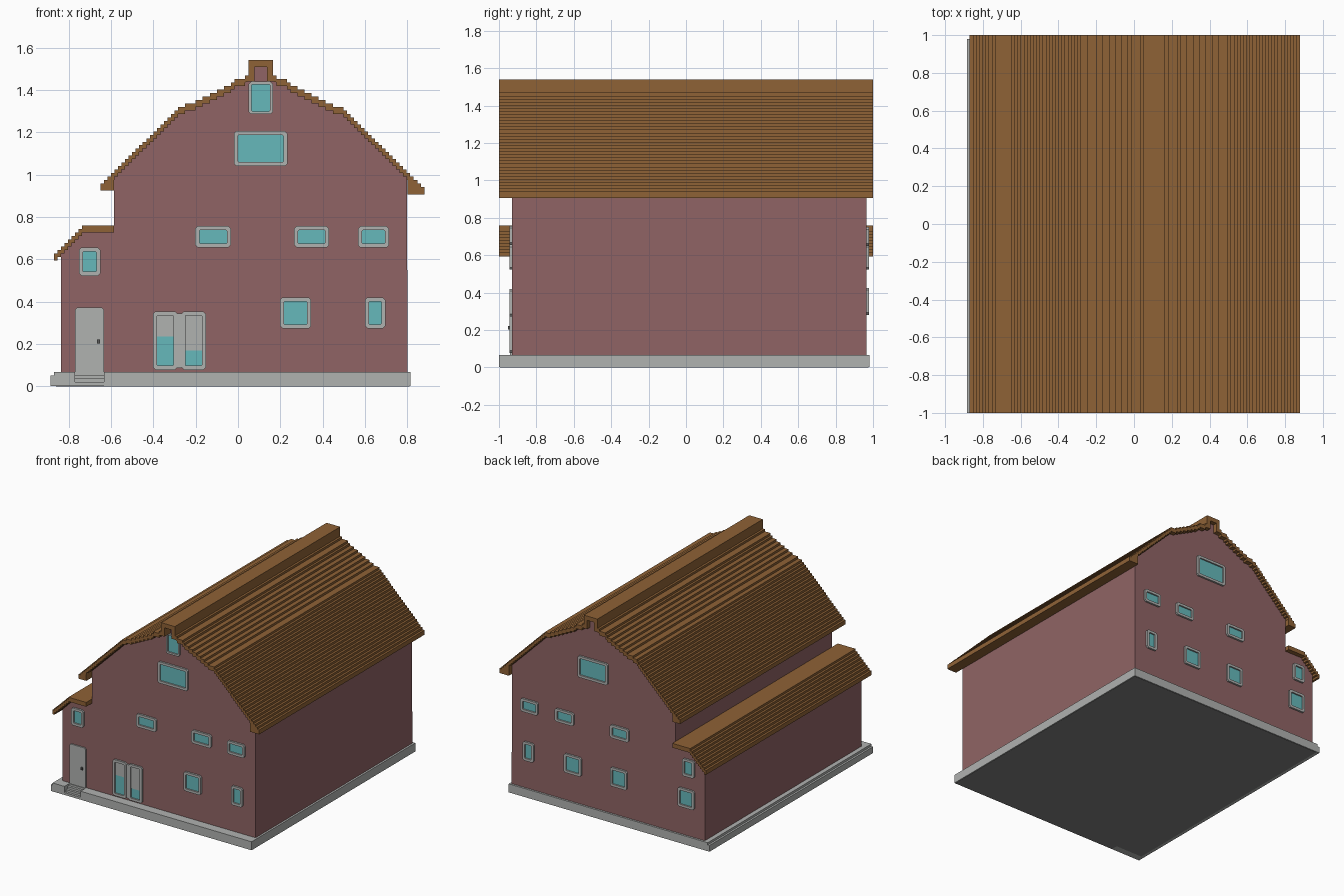
import bpy, bmesh, math

cube = bpy.data.objects.get("Cube")
if cube:
    bpy.data.objects.remove(cube, do_unlink=True)


def material(name, r, g, b):
    lin = [((c / 255 + 0.055) / 1.055) ** 2.4 for c in (r, g, b)] + [1.0]
    m = bpy.data.materials.new(name)
    m.use_nodes = True
    m.diffuse_color = lin
    bsdf = next(n for n in m.node_tree.nodes if n.type == 'BSDF_PRINCIPLED')
    bsdf.inputs["Base Color"].default_value = lin
    return m


RED = material("barn_red", 144, 100, 101)
BROWN = material("roof_brown", 143, 98, 54)
GREY = material("trim_grey", 176, 178, 176)
GLASS = material("window_glass", 102, 185, 187)
FLOOR = material("floor_grey", 128, 128, 128)
DARK = material("knob_dark", 90, 90, 90)


def finish(bm, name, mat):
    bmesh.ops.recalc_face_normals(bm, faces=bm.faces)
    me = bpy.data.meshes.new(name)
    bm.to_mesh(me)
    bm.free()
    me.materials.append(mat)
    ob = bpy.data.objects.new(name, me)
    bpy.context.scene.collection.objects.link(ob)
    return ob


def prism(name, pts, a, b, mat, axis='y'):
    """Extrude an outline from a to b: (x, z) along y, or (x, y) along z."""
    bm = bmesh.new()
    place = (lambda p, t: (p[0], t, p[1])) if axis == 'y' else (lambda p, t: (p[0], p[1], t))
    lo = [bm.verts.new(place(p, a)) for p in pts]
    hi = [bm.verts.new(place(p, b)) for p in pts]
    bm.faces.new(lo)
    bm.faces.new(hi)
    for i in range(len(pts)):
        j = (i + 1) % len(pts)
        bm.faces.new((lo[i], lo[j], hi[j], hi[i]))
    return finish(bm, name, mat)


def rect(x0, x1, z0, z1):
    return [(x0, z0), (x1, z0), (x1, z1), (x0, z1)]


def octagon(x0, x1, z0, z1, c):
    return [(x0 + c, z0), (x1 - c, z0), (x1, z0 + c), (x1, z1 - c),
            (x1 - c, z1), (x0 + c, z1), (x0, z1 - c), (x0, z0 + c)]


# Roof outline: height over distance from the ridge line
RIDGE, V, THICK = 0.107, 0.0165, 0.033
WALL_L, WALL_R, LEAN_X = -0.585, 0.80, -0.835
FRONT, BACK = -0.93, 0.965
CURVE = [(0.0, 1.48), (0.055, 1.468), (0.11, 1.448), (0.235, 1.38),
         (0.40, 1.305), (0.54, 1.168), (0.80, 0.908)]


def interp(curve, d):
    for (d0, h0), (d1, h1) in zip(curve, curve[1:]):
        if d <= d1:
            return h0 + (h1 - h0) * (d - d0) / (d1 - d0)
    return curve[-1][1]


def main_top(x):
    return interp(CURVE, abs(x - RIDGE))


LEAN = [(-0.87, 0.613), (-0.718, 0.765), (-0.55, 0.765)]


def lean_top(x):
    return interp(LEAN, x)


def stairs(top, x0, x1):
    """Stepped outline over [x0, x1], following the height function."""
    n = max(1, round((x1 - x0) / V))
    w = (x1 - x0) / n
    pts, last = [], None
    for i in range(n):
        h = round(top(x0 + (i + 0.5) * w) / V) * V
        if h != last:
            if last is not None:
                pts.append((x0 + i * w, last))
            pts.append((x0 + i * w, h))
            last = h
    return pts + [(x1, last)]


def drop(pts):
    return [(x, z - THICK) for x, z in reversed(pts)]


# Main roof with the raised ridge cap
left = stairs(main_top, -0.65, 0.05)
right = stairs(main_top, 0.165, 0.88)
upper = left + [(0.05, 1.54), (0.165, 1.54)] + right
lower_r = [p for p in drop(right) if 0.165 < p[0] < WALL_R]
lower_l = [p for p in drop(left) if WALL_L < p[0] < 0.05]
lower = ([(0.88, 0.906), (WALL_R, 0.906), (WALL_R, lower_r[0][1])] + lower_r
         + [(0.165, 1.44), (0.136, 1.44), (0.136, 1.507), (0.078, 1.507), (0.078, 1.44), (0.05, 1.44)]
         + lower_l + [(WALL_L, lower_l[-1][1]), (WALL_L, 0.924), (-0.65, 0.924)])
prism("main_roof", upper + lower, -1, 1, BROWN)

# Side lean-to roof
lean = stairs(lean_top, -0.87, WALL_L)
prism("lean_to_roof", lean + drop(lean), -1, 1, BROWN)

# Barn walls, tucked half way into the roof thickness
MID = THICK / 2
ds = [0.692, 0.54, 0.40, 0.235, 0.11]
gable = [(RIDGE - d, interp(CURVE, d) - MID) for d in ds]
gable += [(0.074, 1.45), (0.074, 1.512), (0.14, 1.512), (0.14, 1.45)]
gable += [(RIDGE + d, interp(CURVE, d) - MID) for d in reversed(ds)]
prism("barn_walls", [(WALL_L, 0.06)] + gable + [(WALL_R, 0.06)], FRONT, BACK, RED)
prism("lean_to_walls", [(LEAN_X, 0.06), (LEAN_X, lean_top(LEAN_X) - MID), (-0.718, 0.765 - MID),
                        (WALL_L + 0.002, 0.765 - MID), (WALL_L + 0.002, 0.06)], FRONT, BACK, RED)

# Foundation with a notch for the entrance steps
D0, D1, NOTCH = -0.77, -0.633, -0.945
prism("foundation", [(-0.87, -1), (D0, -1), (D0, NOTCH), (D1, NOTCH), (D1, -1),
                     (0.815, -1), (0.815, 0.98), (-0.87, 0.98)], 0.002, 0.067, GREY, 'z')
prism("foundation_ledge", rect(-0.885, -0.87, -1, 0.98), 0.002, 0.05, GREY, 'z')
prism("floor_underside", rect(-0.86, 0.81, NOTCH, 0.975), 0, 0.006, FLOOR, 'z')
prism("floor_front_strip", rect(D1, 0.81, -0.995, NOTCH), 0, 0.006, FLOOR, 'z')
for i in range(3):
    prism(f"entrance_step_{i + 1}", rect(D0, D1, -1 + 0.018 * i, NOTCH), 0.002, 0.02 + 0.016 * i, GREY, 'z')


def window(name, x0, x1, z0, z1, back=False, t=0.019):
    """Chamfered frame standing proud of the wall, with a glass plate set back in it."""
    wall, out = (BACK, 1) if back else (FRONT, -1)
    bm = bmesh.new()
    outer = octagon(x0, x1, z0, z1, 0.012)
    inner = octagon(x0 + t, x1 - t, z0 + t, z1 - t, 0.004)
    loops = [[bm.verts.new((x, wall + out * d, z)) for x, z in pts]
             for pts, d in ((outer, -0.002), (outer, 0.014), (inner, 0.014), (inner, -0.002))]
    for k in range(4):
        a, b = loops[k], loops[(k + 1) % 4]
        for i in range(8):
            j = (i + 1) % 8
            bm.faces.new((a[i], a[j], b[j], b[i]))
    finish(bm, name + "_frame", GREY)
    ys = sorted((wall - out * 0.002, wall + out * 0.003))
    prism(name + "_glass", rect(x0 + t - 0.003, x1 - t + 0.003, z0 + t - 0.003, z1 - t + 0.003), *ys, GLASS)


# Front windows
window("front_attic_window", 0.05, 0.165, 1.285, 1.44, t=0.014)
for i, (cx, w) in enumerate([(-0.118, 0.168), (0.348, 0.166), (0.64, 0.147)]):
    window(f"front_upper_window_{i + 1}", cx - w / 2, cx + w / 2, 0.655, 0.756)
for i, (cx, w) in enumerate([(0.272, 0.147), (0.648, 0.096)]):
    window(f"front_lower_window_{i + 1}", cx - w / 2, cx + w / 2, 0.273, 0.42)
# Back windows
for i, (cx, w) in enumerate([(-0.118, 0.158), (0.348, 0.158), (0.645, 0.147)]):
    window(f"back_upper_window_{i + 1}", cx - w / 2, cx + w / 2, 0.65, 0.75, True)
for i, (cx, w) in enumerate([(-0.682, 0.14), (-0.111, 0.142), (0.278, 0.147), (0.653, 0.092)]):
    window(f"back_lower_window_{i + 1}", cx - w / 2, cx + w / 2, 0.28, 0.425, True)
# Windows shared by both gables
for side in (False, True):
    tag = "back" if side else "front"
    window(tag + "_loft_window", -0.02, 0.234, 1.04, 1.205, side)
    window(tag + "_lean_to_window", -0.752, -0.65, 0.522, 0.655, side)

# Entrance door
prism("entrance_door", [(D0, 0.06), (D1, 0.06), (D1, 0.362), (D1 - 0.01, 0.372), (D0 + 0.01, 0.372),
                        (D0, 0.362)], FRONT - 0.01, FRONT + 0.002, GREY)
prism("door_knob", rect(-0.667, -0.653, 0.203, 0.22), FRONT - 0.022, FRONT - 0.008, DARK)

# Double patio door, glazed low with solid upper panels
for tag, x0, x1, top in (("left", -0.268, -0.152, 0.168), ("right", -0.402, -0.286, 0.235)):
    window(f"patio_door_{tag}", x0, x1, 0.078, 0.354)
    prism(f"patio_door_{tag}_panel", rect(x0 + 0.015, x1 - 0.015, top, 0.34), FRONT - 0.006, FRONT, GREY)
prism("patio_door_post", rect(-0.288, -0.266, 0.086, 0.343), FRONT - 0.011, FRONT + 0.002, GREY)
